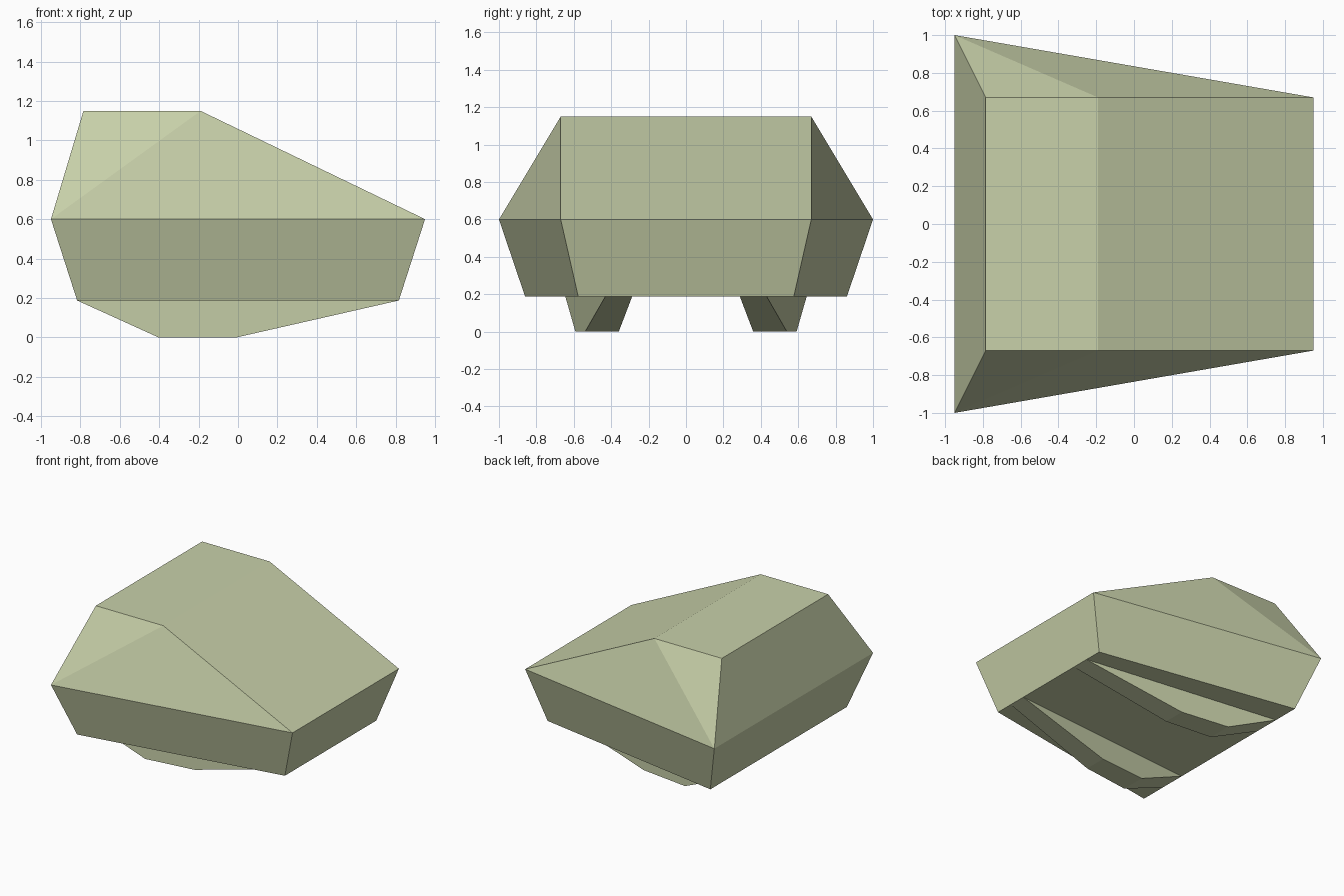
import bpy
import bmesh

cube = bpy.data.objects.get("Cube")
if cube:
    bpy.data.objects.remove(cube, do_unlink=True)

# Single pale olive finish
paint = bpy.data.materials.new("pale_olive")
paint.use_nodes = True
paint.diffuse_color = (0.58, 0.635, 0.40, 1)
paint.node_tree.nodes["Principled BSDF"].inputs["Base Color"].default_value = paint.diffuse_color

BELLY_Z, WAIST_Z, ROOF_Z = 0.187, 0.6, 1.15
REAR, NOSE = 0.95, 0.95          # waist reach along -x and +x
WIDE, NARROW = 1.0, 0.67         # waist half widths at rear and nose
TAPER = 0.86                     # belly size relative to waist


def finish(name, bm):
    bmesh.ops.recalc_face_normals(bm, faces=bm.faces)
    mesh = bpy.data.meshes.new(name)
    bm.to_mesh(mesh)
    bm.free()
    mesh.materials.append(paint)
    bpy.context.collection.objects.link(bpy.data.objects.new(name, mesh))


def ring(bm, x_rear, x_nose, y_rear, y_nose, z):
    """Four corners: rear right, nose right, nose left, rear left."""
    corners = [(x_rear, -y_rear), (x_nose, -y_nose), (x_nose, y_nose), (x_rear, y_rear)]
    return [bm.verts.new((x, y, z)) for x, y in corners]


# Faceted hull: belly, waist and roof rings
bm = bmesh.new()
belly = ring(bm, -REAR * TAPER, NOSE * TAPER, WIDE * TAPER, NARROW * TAPER, BELLY_Z)
waist = ring(bm, -REAR, NOSE, WIDE, NARROW, WAIST_Z)
roof = ring(bm, -0.785, -0.19, NARROW, NARROW, ROOF_Z)
bm.faces.new(belly)
bm.faces.new(roof)
for i in range(4):
    j = (i + 1) % 4
    bm.faces.new((belly[i], belly[j], waist[j], waist[i]))
for i in (1, 3):                 # sloping nose and rear
    j = (i + 1) % 4
    bm.faces.new((waist[i], waist[j], roof[j], roof[i]))
for rear, nose in ((0, 1), (3, 2)):   # creased shoulders
    bm.faces.new((waist[rear], roof[rear], roof[nose]))
    bm.faces.new((waist[rear], waist[nose], roof[nose]))
finish("hull", bm)

# Keels follow the hull taper, at half and three quarters of its half width
profile = [(-REAR * TAPER, BELLY_Z), (-0.405, 0), (-0.005, 0), (NOSE * TAPER, BELLY_Z)]


def half_width(x):
    t = (x / TAPER + REAR) / (REAR + NOSE)
    return TAPER * (WIDE + (NARROW - WIDE) * t)


for name, side in (("right_keel", -1), ("left_keel", 1)):
    bm = bmesh.new()
    inner, outer = [[bm.verts.new((x, side * part * half_width(x), z)) for x, z in profile]
                    for part in (0.5, 0.75)]
    bm.faces.new(inner)
    bm.faces.new(outer)
    for i in range(4):
        j = (i + 1) % 4
        bm.faces.new((inner[i], inner[j], outer[j], outer[i]))
    finish(name, bm)
